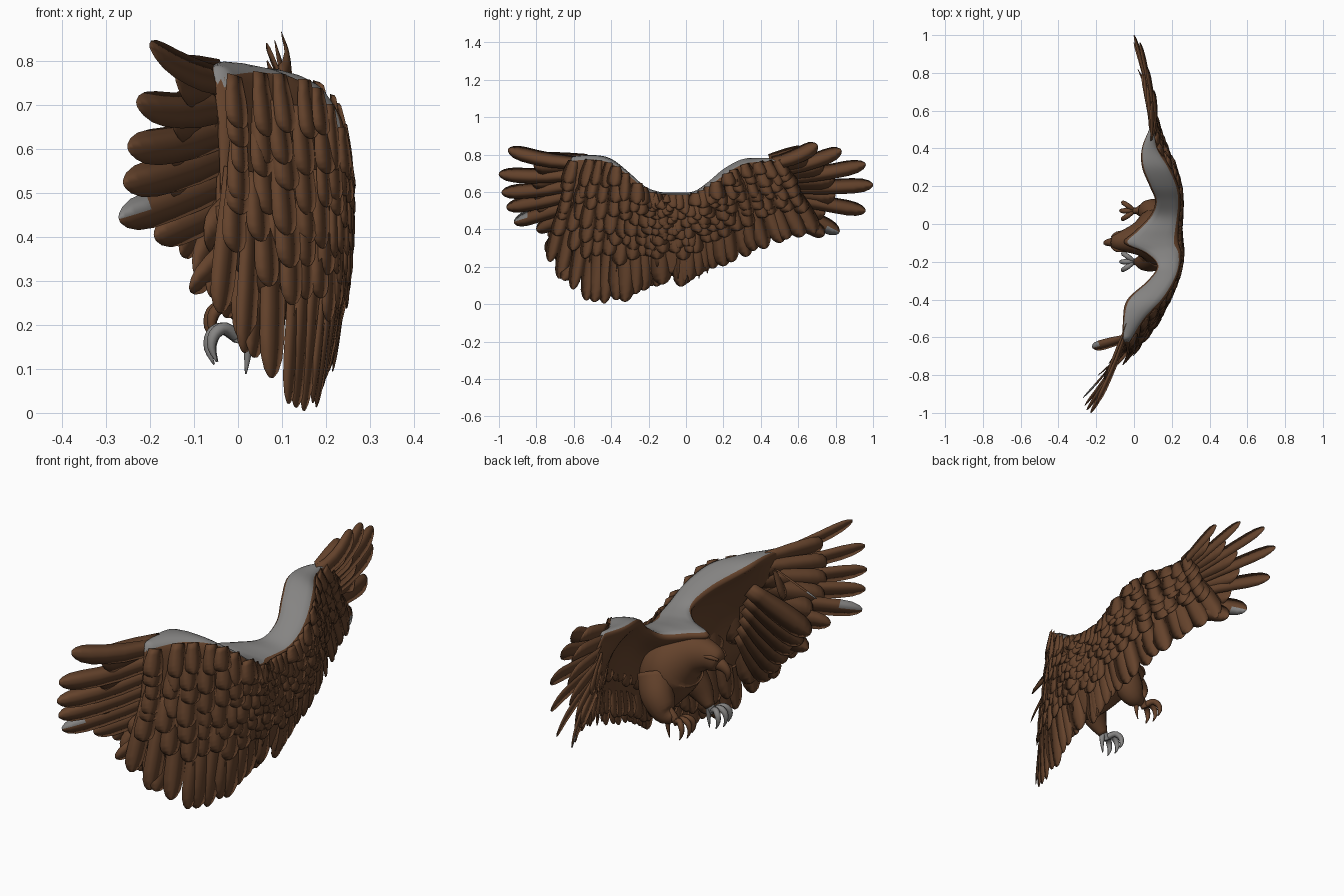
import bpy, bmesh, math, random
from mathutils import Vector as V

if "Cube" in bpy.data.objects:
    bpy.data.objects.remove(bpy.data.objects["Cube"])

random.seed(4)

def material(name, col):
    m = bpy.data.materials.new(name)
    m.diffuse_color = (*col, 1)
    m.use_nodes = True
    m.node_tree.nodes["Principled BSDF"].inputs["Base Color"].default_value = m.diffuse_color
    return m

BROWN = material("feather brown", (0.13, 0.056, 0.025))
GREY = material("stone grey", (0.235, 0.23, 0.225))

def finish(bm, name, subsurf=0):
    bmesh.ops.recalc_face_normals(bm, faces=bm.faces)
    for f in bm.faces:
        f.smooth = True
    me = bpy.data.meshes.new(name)
    bm.to_mesh(me)
    bm.free()
    me.materials.append(BROWN)
    me.materials.append(GREY)
    ob = bpy.data.objects.new(name, me)
    bpy.context.collection.objects.link(ob)
    if subsurf:
        ob.modifiers.new("smooth", 'SUBSURF').levels = subsurf
        ob.modifiers["smooth"].render_levels = subsurf
    return ob

def skin(bm, rings, mat):
    """Bridge equal rings of points; mat(ring, side) gives the colour slot."""
    vs = [[bm.verts.new(p) for p in r] for r in rings]
    n = len(vs[0])
    for i in range(len(vs) - 1):
        for j in range(n):
            k = (j + 1) % n
            f = bm.faces.new((vs[i][j], vs[i][k], vs[i + 1][k], vs[i + 1][j]))
            f.material_index = mat(i, j)
    for r, i in ((vs[0], 0), (vs[-1], len(vs) - 2)):
        bm.faces.new(r).material_index = mat(i, 3)

def catmull(pts, u):
    u = min(max(u, 0), len(pts) - 1)
    i = min(int(u), len(pts) - 2)
    t = u - i
    p = [pts[min(max(i + k, 0), len(pts) - 1)] for k in (-1, 0, 1, 2)]
    return [0.5 * (2 * b + (c - a) * t + (2 * a - 5 * b + 4 * c - d) * t * t
                   + (3 * b - a - 3 * c + d) * t ** 3) for a, b, c, d in zip(*p)]

def tube(bm, path, n=16, steps=4, slot=0):
    """Tube through (x, y, z, side radius, depth radius)."""
    pts = [catmull(path, i / steps) for i in range((len(path) - 1) * steps + 1)]
    rings = []
    for i, p in enumerate(pts):
        a, b = pts[max(i - 1, 0)], pts[min(i + 1, len(pts) - 1)]
        tan = (V(b[:3]) - V(a[:3])).normalized()
        up = V((0, 1, 0)).cross(tan).normalized()
        side = tan.cross(up)
        rings.append([V(p[:3]) + side * p[3] * math.cos(q) + up * p[4] * math.sin(q)
                      for q in (2 * math.pi * j / n for j in range(n))])
    skin(bm, rings, lambda i, j: slot)

def feather(bm, path, nrm, w, grey_tip=False, root=.65, thick=.005):
    """Thin rounded blade along path(s)."""
    S = (0, .2, .42, .62, .78, .89, .96, .99, 1)
    rings = []
    for s in S:
        p = path(s)
        tan = (path(min(s + .03, 1)) - path(max(s - .03, 0))).normalized()
        side = tan.cross(nrm).normalized()
        n = side.cross(tan)
        k = (root + (1 - root) * min(1, s / .5)) * math.sqrt(max(.02, 1 - max(0, (s - .78) / .22) ** 2))
        h = side * w * k * .5
        th = n * thick * (k + .1)
        rings.append([p - h, p + th, p + h, p - th * .6])
    skin(bm, rings, lambda i, j: int(grey_tip and i >= 4 and j in (1, 2)))

# Wing stations: y, front top x z, back top x z, feather tip x y z
ST = [(-.62, -.06, .79, -.02, .77, -.05, -.74, .22),
      (-.50, -.06, .80, .06, .78, .08, -.60, .06),
      (-.40, -.04, .78, .16, .76, .145, -.45, .0),
      (-.30, .07, .70, .22, .69, .18, -.32, .02),
      (-.22, .12, .63, .245, .62, .20, -.20, .09),
      (-.15, .05, .60, .25, .595, .21, -.13, .10),
      (-.10, -.06, .595, .235, .59, .23, -.105, .27),
      (-.04, .0, .595, .235, .59, .215, -.04, .10),
      (.04, .08, .60, .24, .595, .215, .03, .12),
      (.12, .11, .66, .245, .63, .21, .13, .18),
      (.20, .08, .73, .235, .69, .20, .25, .22),
      (.30, .04, .78, .19, .75, .17, .40, .29),
      (.40, .04, .785, .125, .765, .13, .55, .34),
      (.50, .08, .78, .11, .77, .08, .70, .38)]
LAST = len(ST) - 1

def station(u):
    y, ax, az, bx, bz, cx, cy, cz = catmull(ST, u)
    return V((ax, y, az)), V((bx, y, bz)), V((cx, cy, max(cz, 0)))

def back(u, t, lift=0):
    """Point on the feathered back of the wing."""
    a, b, c = station(u)
    e = .45 if u < 1 or u > LAST - 2 else 1
    return b.lerp(c, t) + V((.018 * e * math.sin(math.pi * t) + lift, 0, 0))

def back_normal(u, t):
    u = min(max(u, .15), LAST - .15)
    n = (back(u + .4, t) - back(u - .4, t)).cross(back(u, t + .05) - back(u, t - .05)).normalized()
    return n if n.x > 0 else -n

# Wing sheet with the smooth grey top
bm = bmesh.new()
rings = []
for i in range(66):
    u = LAST * i / 65
    a, b, c = station(u)
    thin = min(1, (b.x - a.x) / .12 + .25)
    rings.append([a, a.lerp(b, .5) + V((0, 0, .008)), b, back(u, .08), back(u, .25), back(u, .5),
                  back(u, .75), back(u, .75, -.01), back(u, .5, -.025 * thin),
                  back(u, .25, -.05 * thin), a.lerp(b, .3) - V((0, 0, .07 * thin)),
                  a - V((0, 0, .03))])
skin(bm, rings, lambda i, j: int(j < 2))
finish(bm, "wing_sheet", 1)

def feather_row(bm, count, t0, t1, w, l0, l1, jit):
    for i in range(count):
        u = LAST * (i + .5 + random.uniform(-.25, .25)) / count
        e = t1 + random.uniform(-jit, jit * .3)
        drift = (-.12 if u < 5 else .12 if u > 8 else 0) * (t1 - t0)
        n = back_normal(u, (t0 + t1) / 2)
        n = (n + V((random.uniform(0, .12), random.uniform(-.08, .08), 0))).normalized()
        feather(bm, lambda s: back(u + drift * s, t0 + (e - t0) * s) + n * (l0 + (l1 - l0) * s),
                n, w * random.uniform(.85, 1.15))

# Long trailing feathers, underside feathers
bm = bmesh.new()
feather_row(bm, 32, .38, 1.0, .098, 0, 0, .03)
feather_row(bm, 28, .45, .93, .095, -.012, -.012, .04)
feather_row(bm, 24, .2, .62, .095, -.03, -.025, .05)
finish(bm, "trailing_feathers")

# Short overlapping feathers on the back
bm = bmesh.new()
for r in range(6):
    t = .01 + .085 * r
    feather_row(bm, 25 + r % 2, t, t + .2 + .014 * r, .084, .001, .011, .06)
finish(bm, "covert_feathers")

# Spread finger feathers at both wing ends
FANS = [("left_primaries", (-.03, -.53, .755), (.05, -.56, .45),
         [(-.2, -.95, .83), (-.23, -1, .70), (-.25, -.985, .60), (-.26, -.96, .52),
          (-.27, -.92, .44), (-.19, -.80, .40), (-.11, -.75, .28)], 4),
        ("right_primaries", (.10, .45, .755), (.11, .50, .50),
         [(.1, .70, .855), (.065, .83, .825), (.03, .96, .75), (.0, 1, .64),
          (.0, .96, .50), (.02, .82, .385), (.06, .74, .37)], 5)]
for name, b0, b1, tips, grey in FANS:
    bm = bmesh.new()
    for i, tip in enumerate(tips):
        k = i / (len(tips) - 1)
        base, tip = V(b0).lerp(V(b1), k), V(tip)
        mid = base.lerp(tip, .55) + V((.03, 0, -.04 * (1 - 1.4 * k)))

        def path(s, e=tip, m=mid):
            return base * (1 - s) ** 2 + m * 2 * s * (1 - s) + e * s * s
        feather(bm, path, V((1, 0, .25)), .085, i == grey, .8)
        # shorter feather between neighbours closes the palm
        if i < len(tips) - 1:
            nxt = tip.lerp(V(tips[i + 1]), .5)
            short = base.lerp(nxt, .64) + V((.008, 0, -.01))
            feather(bm, lambda s: base.lerp(short, s), V((1, 0, .25)), .125, False, .8)
    finish(bm, name)

# Outer secondaries filling the lower corner of the left wing
bm = bmesh.new()
for i in range(6):
    k = i / 5
    b = V((.02, -.50, .62)).lerp(V((.07, -.5, .4)), k)
    e = V((-.13, -.735, .36)).lerp(V((.03, -.66, .13)), k)
    feather(bm, lambda s: b.lerp(e, s), V((1, -.45, .2)), .10)
finish(bm, "left_outer_secondaries")

# Loose feathers hanging under the left wing
bm = bmesh.new()
feather(bm, lambda s: V((-.03, -.6, .7)).lerp(V((-.22, -.655, .58)), s), V((.6, 0, .8)), .06, True)
feather(bm, lambda s: V((-.03, -.6, .76)).lerp(V((-.07, -.63, .55)), s), V((1, 0, 0)), .06)
finish(bm, "loose_feathers")

# Hunched body with neck and head
bm = bmesh.new()
Y = -.07
tube(bm, [(-.115, -.095, .465, .02, .025), (-.10, -.095, .47, .042, .05),
          (-.05, -.09, .485, .06, .07), (.02, -.08, .48, .09, .10),
          (.10, Y, .43, .145, .135), (.14, Y, .34, .15, .12),
          (.17, Y, .25, .12, .08), (.20, Y, .16, .05, .025)], 24, 5)
finish(bm, "body")

# Hooked beak
bm = bmesh.new()
tube(bm, [(-.09, -.095, .465, .03, .035), (-.125, -.097, .452, .022, .026),
          (-.147, -.10, .425, .014, .016), (-.143, -.10, .385, .003, .003)], 12)
finish(bm, "beak")

# Brow ridges
bm = bmesh.new()
for s in (-1, 1):
    tube(bm, [(-.12, -.095 + s * .026, .49, .005, .005), (-.09, -.094 + s * .042, .502, .012, .009),
              (-.04, -.09 + s * .054, .505, .004, .004)], 8)
finish(bm, "brows")

# Legs, toes and talons
for name, y, z, hind, slot in (("left", -.20, .17, .022, 1), ("right", .07, .22, .045, 0)):
    bm = bmesh.new()
    tube(bm, [(.14, y * .7 - .02, .40, .07, .08), (.105, y * .9, .32, .07, .075),
              (.06, y, .25, .05, .055), (.015, y, z + .015, .02, .022)], 14)
    finish(bm, name + "_thigh")
    bm = bmesh.new()
    tube(bm, [(.04, y, z + .05, .016, .018), (.012, y, z + .02, .017, .018),
              (-.005, y, z - .01, .015, .014)], 10, slot=slot)
    for dx, dy, drop in ((-.06, -.04, .045), (-.068, 0, .05), (-.058, .04, .045), (hind, .0, .068)):
        tube(bm, [(0, y, z, .014, .014),
                  (dx * .5, y + dy * .6, z + .022, .014, .014),
                  (dx * .9, y + dy, z + .008, .013, .013),
                  (dx, y + dy * 1.1, z - drop * .5, .009, .009),
                  (dx * .8, y + dy * 1.1, z - drop * 1.2, .002, .002)], 8, 3, slot)
    finish(bm, name + "_foot")
